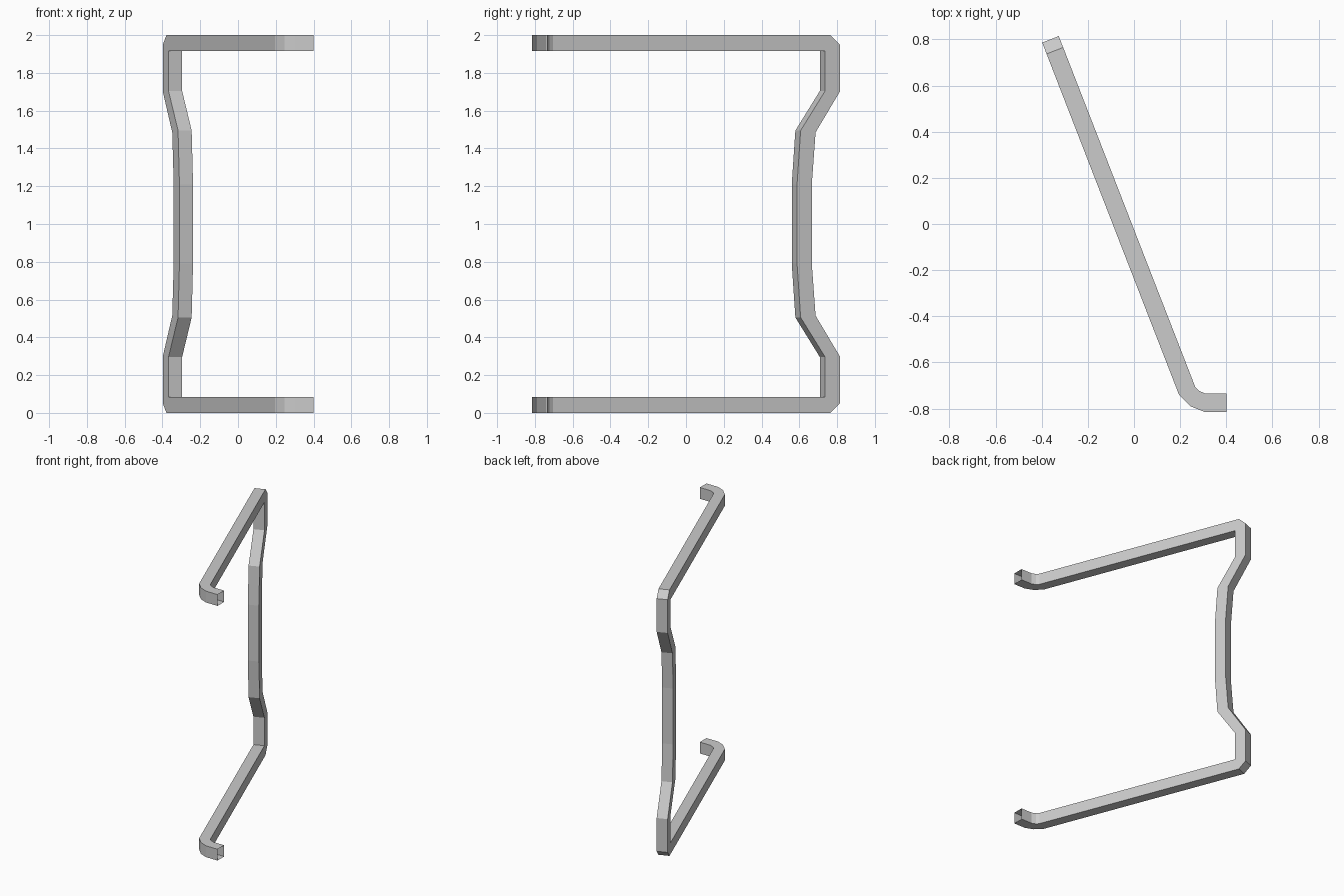
import bpy, bmesh

if "Cube" in bpy.data.objects:
    bpy.data.objects.remove(bpy.data.objects["Cube"])

# Bar edge line in plan: the right edge at a given y, left edge offset across the width
def right(y):
    return (0.265 - 0.389 * (y + 0.705), y)

def left(y):
    x, yy = right(y)
    return (x - 0.072, yy - 0.028)

TOP, UNDER = 2.0, 1.915
rings = []

# Hooked end of the arm: (left/outer xy, right/inner xy)
for l, r in [((0.40, -0.814), (0.40, -0.735)),
             ((0.305, -0.814), (0.31, -0.735)),
             ((0.245, -0.79), (0.28, -0.722)),
             ((0.195, -0.74), (0.265, -0.705))]:
    rings.append([(*l, TOP), (*r, TOP), (*r, UNDER), (*l, UNDER)])

# Arm corner and waisted grip: (outer y, outer z, inner y, inner z)
for yo, zo, yi, zi in [(0.765, 2.0, 0.737, 1.915),
                       (0.814, 1.95, 0.737, 1.915),
                       (0.814, 1.70, 0.737, 1.705),
                       (0.686, 1.485, 0.607, 1.495),
                       (0.666, 1.21, 0.588, 1.21)]:
    rings.append([(*left(yo), zo), (*right(yo), zo),
                  (*right(yi), zi), (*left(yi), zi)])

# Lower half mirrors the upper half about z = 1
rings += [[(x, y, 2 - z) for x, y, z in ring] for ring in reversed(rings)]

# Skin the rings into a square tube, open at both ends
bm = bmesh.new()
loops = [[bm.verts.new(p) for p in ring] for ring in rings]
for a, b in zip(loops, loops[1:]):
    for i in range(4):
        j = (i + 1) % 4
        bm.faces.new((a[i], a[j], b[j], b[i]))
bmesh.ops.remove_doubles(bm, verts=bm.verts, dist=0.0005)
bmesh.ops.recalc_face_normals(bm, faces=bm.faces)
mesh = bpy.data.meshes.new("handle_bar")
bm.to_mesh(mesh)
bm.free()
bpy.context.collection.objects.link(bpy.data.objects.new("handle_bar", mesh))
